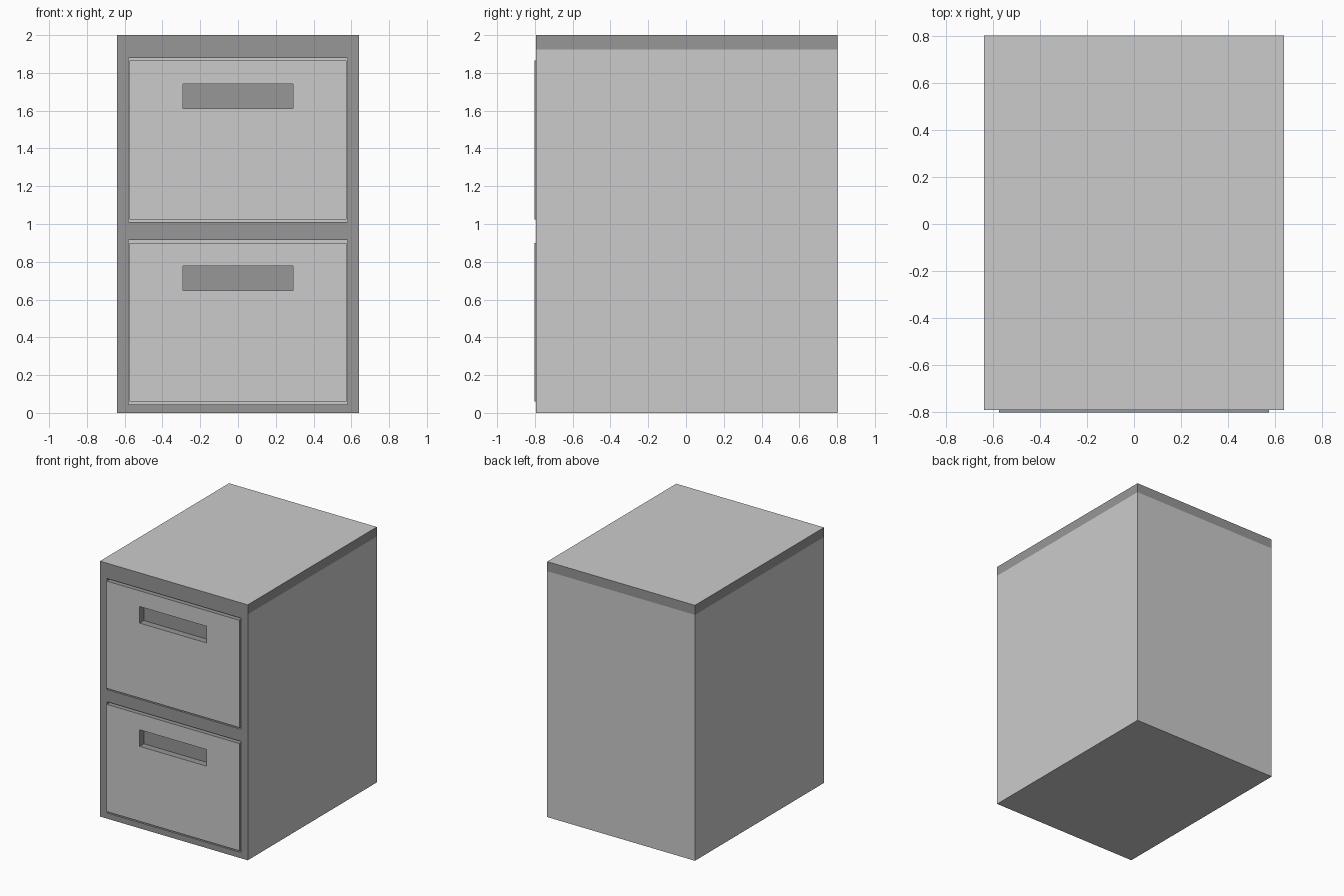
import bpy, bmesh
from mathutils import Vector

if "Cube" in bpy.data.objects:
    bpy.data.objects.remove(bpy.data.objects["Cube"])

W, FRONT, BACK, H = 0.64, -0.793, 0.803, 2.0
RECESS = FRONT + 0.055          # depth of drawer openings
TRIM_Z = 1.925                  # underside of the dark top band
DRAWER_Z = (0.06, 1.025)        # bottoms of the two drawer fronts

grey = bpy.data.materials.new("grey_paint")
grey.diffuse_color = (0.8, 0.8, 0.8, 1)
grey.use_nodes = True
grey.node_tree.nodes["Principled BSDF"].inputs["Base Color"].default_value = grey.diffuse_color
dark = bpy.data.materials.new("dark_trim")
dark.diffuse_color = (0.31, 0.31, 0.31, 1)
dark.use_nodes = True
dark.node_tree.nodes["Principled BSDF"].inputs["Base Color"].default_value = dark.diffuse_color


def box(x, y0, y1, z0, z1):
    bm = bmesh.new()
    bmesh.ops.create_cube(bm, size=1)
    for v in bm.verts:
        v.co = Vector((x if v.co.x > 0 else -x,
                       y1 if v.co.y > 0 else y0,
                       z1 if v.co.z > 0 else z0))
    return bm


def front_faces(bm):
    bm.normal_update()
    return [f for f in bm.faces if f.normal.y < -0.9]


def pocket(bm, face, x, z0, z1, y):
    """Cut a rectangular recess in a front face; return (back, walls)."""
    zc = face.calc_center_median().z
    bmesh.ops.inset_individual(bm, faces=[face], thickness=0.01)
    for v in face.verts:
        v.co.x = x if v.co.x > 0 else -x
        v.co.z = z1 if v.co.z > zc else z0
    old = set(bm.faces)
    back = bmesh.ops.extrude_discrete_faces(bm, faces=[face])["faces"][0]
    for v in back.verts:
        v.co.y = y
    walls = [f for e in back.edges for f in e.link_faces if f is not back]
    return back, walls


def finish(bm, name):
    mesh = bpy.data.meshes.new(name)
    bm.to_mesh(mesh)
    bm.free()
    mesh.materials.append(grey)
    mesh.materials.append(dark)
    bpy.context.collection.objects.link(bpy.data.objects.new(name, mesh))


# Cabinet body with dark front frame, top band and two openings
bm = box(W, FRONT, BACK, 0, H)
for z in (0.9625, TRIM_Z):
    bmesh.ops.bisect_plane(bm, geom=bm.verts[:] + bm.edges[:] + bm.faces[:],
                           plane_co=(0, 0, z), plane_no=(0, 0, 1))
bays = sorted(front_faces(bm), key=lambda f: f.calc_center_median().z)[:2]
backs, walls = [], []
for face, z in zip(bays, DRAWER_Z):
    b, w = pocket(bm, face, 0.58, z - 0.015, z + 0.855, RECESS)
    backs.append(b)
    walls += w
for f in front_faces(bm):
    f.material_index = 0 if f in backs else 1
for f in bm.faces:
    if f in walls or (f.calc_center_median().z > TRIM_Z and f.normal.z < 0.5):
        f.material_index = 1
finish(bm, "cabinet_body")

# Drawer fronts: grey face, dark edges, dark recessed grip
for name, z in zip(("lower_drawer", "upper_drawer"), DRAWER_Z):
    bm = box(0.575, -0.803, RECESS, z, z + 0.84)
    for f in bm.faces:
        f.material_index = 1
    pocket(bm, front_faces(bm)[0], 0.29, z + 0.587, z + 0.717, -0.75)
    for f in front_faces(bm):
        f.material_index = int(f.calc_center_median().y > -0.8)
    finish(bm, name)
